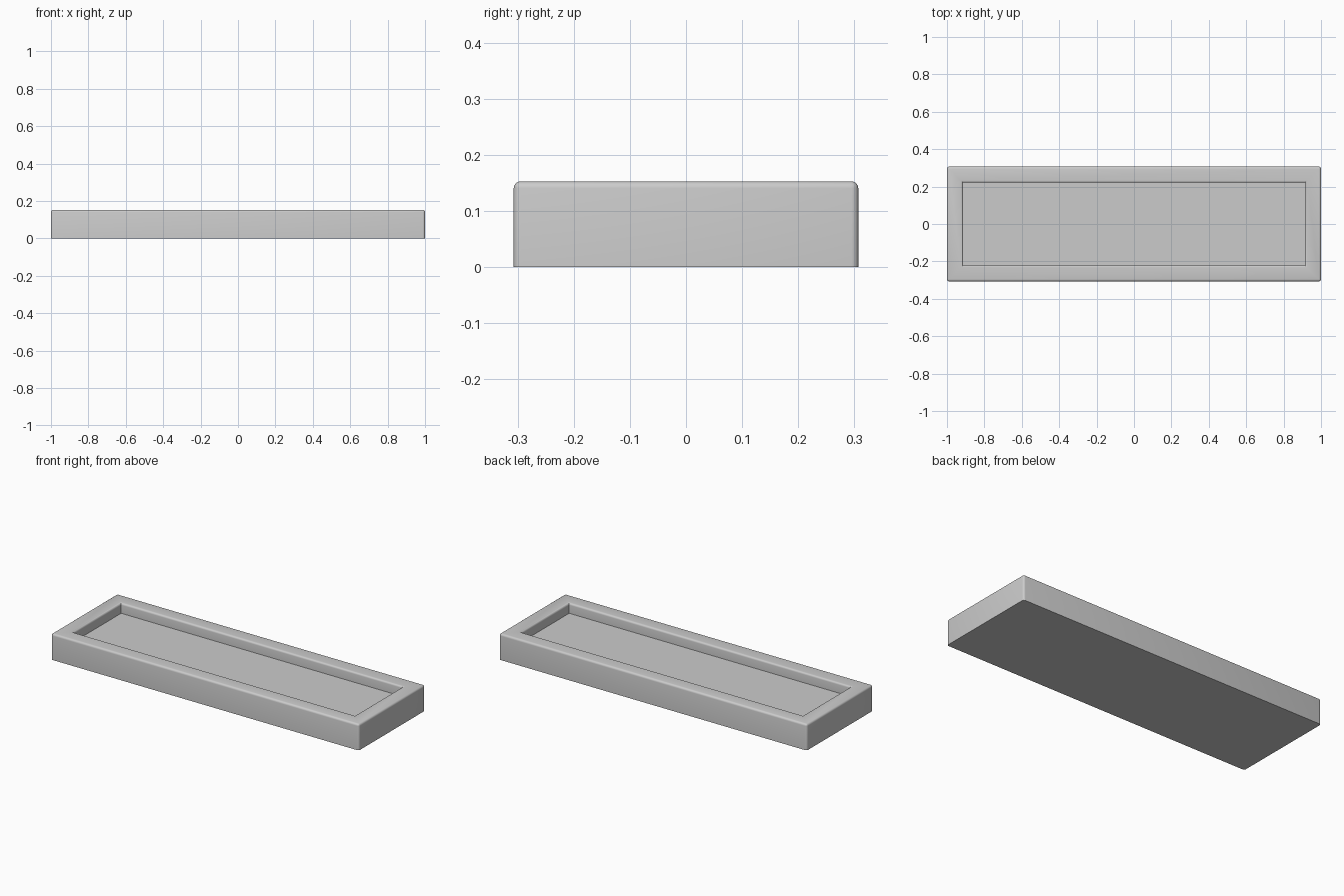
import bpy
import bmesh

LENGTH, WIDTH, HEIGHT = 2.0, 0.614, 0.153
RIM, DEPTH, ROUND = 0.086, 0.06, 0.012

cube = bpy.data.objects.get("Cube")
if cube:
    bpy.data.objects.remove(cube, do_unlink=True)

grey = bpy.data.materials.new("plain grey")
grey.use_nodes = True
colour = (0.6, 0.6, 0.6, 1)
grey.diffuse_color = colour
grey.node_tree.nodes["Principled BSDF"].inputs["Base Color"].default_value = colour

# Solid block standing on the ground
bm = bmesh.new()
bmesh.ops.create_cube(bm, size=1)
for v in bm.verts:
    v.co = (v.co.x * LENGTH, v.co.y * WIDTH, (v.co.z + 0.5) * HEIGHT)

# Recessed floor inside an even rim
top = max(bm.faces, key=lambda f: f.calc_center_median().z)
bmesh.ops.inset_region(bm, faces=[top], thickness=RIM, use_even_offset=True)
floor = bmesh.ops.extrude_discrete_faces(bm, faces=[top])["faces"][0]
bmesh.ops.translate(bm, verts=floor.verts, vec=(0, 0, -DEPTH))


# Round both rim edges and the outer upright corners
def is_rounded(edge):
    a, b = (v.co for v in edge.verts)
    if abs(a.z - b.z) < 0.001:
        on_top = a.z > HEIGHT - 0.001
        along_axis = abs(a.x - b.x) < 0.001 or abs(a.y - b.y) < 0.001
        return on_top and along_axis
    return abs(a.x) > LENGTH / 2 - 0.001


bmesh.ops.bevel(bm, geom=[e for e in bm.edges if is_rounded(e)], offset=ROUND,
                segments=4, profile=0.5, affect='EDGES', clamp_overlap=True)
bmesh.ops.recalc_face_normals(bm, faces=bm.faces)

mesh = bpy.data.meshes.new("tray")
bm.to_mesh(mesh)
bm.free()
mesh.materials.append(grey)
tray = bpy.data.objects.new("tray", mesh)
bpy.context.collection.objects.link(tray)

# Smooth rounding with sharp corners kept
bpy.ops.object.select_all(action='DESELECT')
tray.select_set(True)
bpy.context.view_layer.objects.active = tray
bpy.ops.object.shade_smooth_by_angle(angle=0.6)
